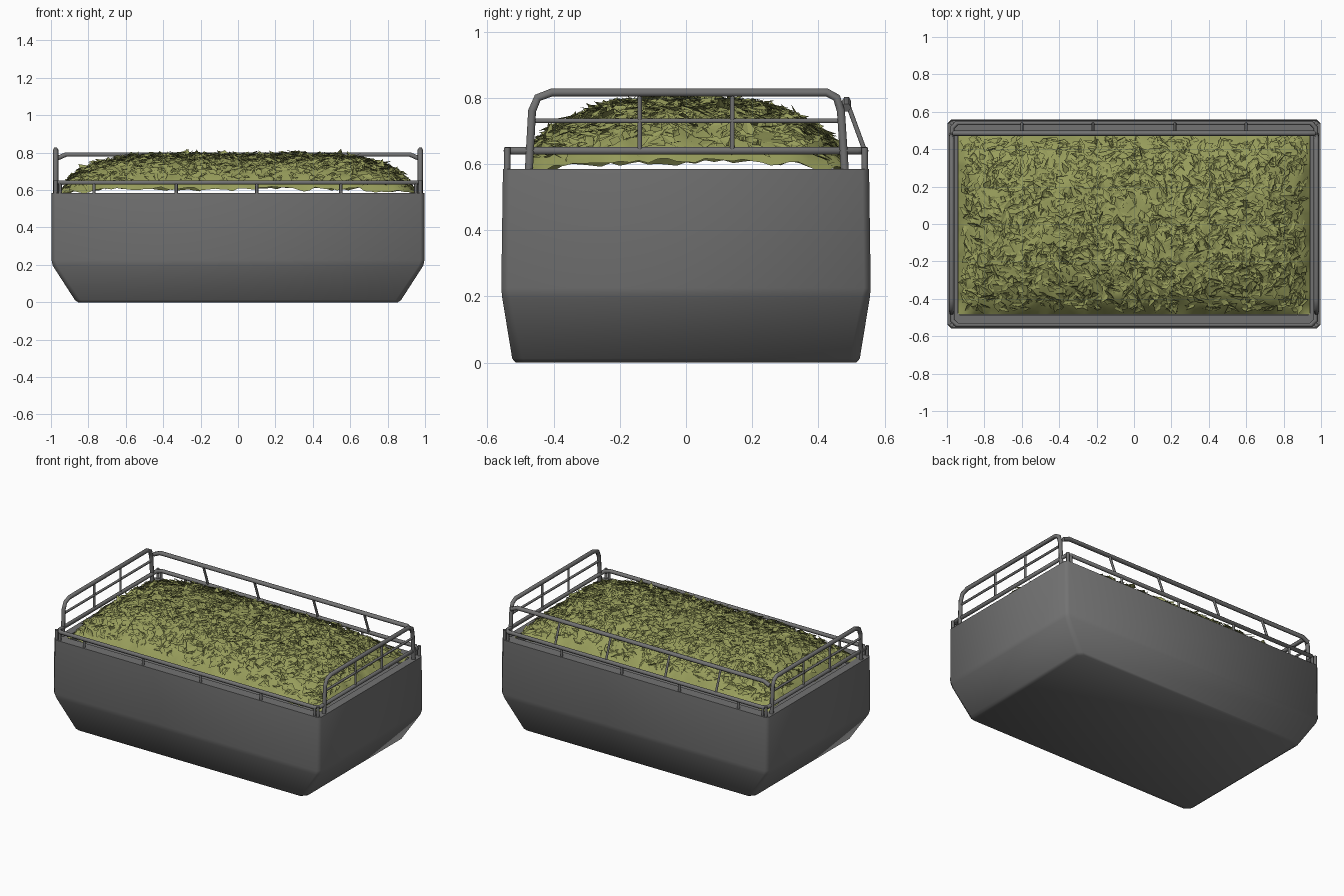
import bpy, bmesh, math, random
from mathutils import Vector, noise

if "Cube" in bpy.data.objects:
    bpy.data.objects.remove(bpy.data.objects["Cube"])

random.seed(4)


def material(name, colour):
    m = bpy.data.materials.new(name)
    m.diffuse_color = (*colour, 1)
    m.use_nodes = True
    m.node_tree.nodes["Principled BSDF"].inputs["Base Color"].default_value = m.diffuse_color
    return m


GREY = material("grey metal", (0.17, 0.17, 0.17))
OLIVE = material("olive leaves", (0.31, 0.335, 0.105))


def finish(bm, name, mat, angle=None):
    me = bpy.data.meshes.new(name)
    bm.to_mesh(me)
    bm.free()
    ob = bpy.data.objects.new(name, me)
    bpy.context.collection.objects.link(ob)
    me.materials.append(mat)
    if angle:
        bpy.ops.object.select_all(action='DESELECT')
        ob.select_set(True)
        bpy.context.view_layer.objects.active = ob
        bpy.ops.object.shade_smooth_by_angle(angle=math.radians(angle))
    return ob


def tube(name, points, radius=0.012, cyclic=False):
    cu = bpy.data.curves.new(name, 'CURVE')
    cu.dimensions = '3D'
    cu.bevel_depth = radius
    cu.bevel_resolution = 1
    cu.use_fill_caps = True
    sp = cu.splines.new('POLY')
    sp.points.add(len(points) - 1)
    for p, co in zip(sp.points, points):
        p.co = (*co, 1)
    sp.use_cyclic_u = cyclic
    sp.use_smooth = True
    ob = bpy.data.objects.new(name, cu)
    bpy.context.collection.objects.link(ob)
    cu.materials.append(GREY)
    bpy.ops.object.select_all(action='DESELECT')
    ob.select_set(True)
    bpy.context.view_layer.objects.active = ob
    bpy.ops.object.convert(target='MESH')


# Hull: chamfered rectangles lofted from the keel up, over the rim and inside
def ring(hx, hy, z, c):
    corners = [(hx, hy - c), (hx - c, hy), (c - hx, hy), (-hx, hy - c),
               (-hx, c - hy), (c - hx, -hy), (hx - c, -hy), (hx, c - hy)]
    return [(x, y, z) for x, y in corners]


bm = bmesh.new()
levels = [(0.855, 0.515, 0.0, 0.03), (0.872, 0.525, 0.012, 0.03),
          (0.99, 0.555, 0.195, 0.025), (0.997, 0.558, 0.225, 0.02),
          (0.997, 0.553, 0.585, 0.02), (0.945, 0.487, 0.585, 0.015),
          (0.945, 0.487, 0.52, 0.015)]
rings = [[bm.verts.new(p) for p in ring(*l)] for l in levels]
for a, b in zip(rings, rings[1:]):
    for i in range(8):
        j = (i + 1) % 8
        bm.faces.new((a[i], a[j], b[j], b[i]))
bm.faces.new(rings[0][::-1])
bm.faces.new(rings[-1])
finish(bm, "hull", GREY, 50)


# Cargo mound: height falls off towards the rim
def height(x, y):
    fx = max(0, 1 - abs(x / 0.96) ** 5)
    fy = max(0, 1 - abs(y / 0.50) ** 2.8)
    return 0.575 + 0.205 * (fx * fy) ** 0.75


def lumpy(x, y):
    return height(x, y) + 0.018 * noise.noise(Vector((x * 11, y * 11, 0)))


bm = bmesh.new()
bmesh.ops.create_grid(bm, x_segments=64, y_segments=34, size=1)
for v in bm.verts:
    x, y = v.co.x * 0.942, v.co.y * 0.484
    v.co = (x, y, lumpy(x, y) + random.uniform(-0.008, 0.008))
finish(bm, "cargo_mound", OLIVE, 60)

# Loose leaves: bent shards lying on the mound, a little tilted
bm = bmesh.new()
for _ in range(2600):
    x, y = random.uniform(-0.91, 0.91), random.uniform(-0.455, 0.455)
    c = Vector((x, y, lumpy(x, y) + random.uniform(0.0, 0.014)))
    e = 0.02
    n = Vector((height(x - e, y) - height(x + e, y),
                height(x, y - e) - height(x, y + e), 2 * e)).normalized()
    n = (n + Vector([random.gauss(0, 0.28) for _ in range(3)])).normalized()
    a = random.uniform(0, math.tau)
    u = Vector((math.cos(a), math.sin(a), 0))
    u = (u - n * u.dot(n)).normalized()
    w = n.cross(u)
    l, h = random.uniform(0.02, 0.05), random.uniform(0.01, 0.022)
    pts = [c - u * l, c - w * h + n * 0.004, c + u * l, c + w * h + n * 0.004]
    for p in pts:
        p.x = max(-0.945, min(0.945, p.x))
        p.y = max(-0.487, min(0.487, p.y))
        p.z = min(p.z, 0.822)
    q = [bm.verts.new(p) for p in pts]
    bm.faces.new((q[0], q[1], q[2]))
    bm.faces.new((q[0], q[2], q[3]))
finish(bm, "loose_leaves", OLIVE)

# Low rail running round the whole rim, on short posts
tube("low_rail", ring(0.972, 0.54, 0.64, 0.025), 0.013, True)
for s, side in ((-1, "front"), (1, "back")):
    for i, x in enumerate((-0.95, -0.77, -0.33, 0.1, 0.55, 0.95)):
        tube(f"{side}_low_post_{i}", [(x, s * 0.54, 0.575), (x, s * 0.54, 0.64)], 0.009)

# End hoops with a middle bar and two uprights
for s, side in ((-1, "left"), (1, "right")):
    x = s * 0.975
    tube(f"{side}_hoop", [(x, -0.475, 0.575), (x, -0.465, 0.76), (x, -0.448, 0.8),
                          (x, -0.405, 0.816), (x, 0.425, 0.816), (x, 0.455, 0.8),
                          (x, 0.468, 0.76), (x, 0.48, 0.575)], 0.014)
    tube(f"{side}_middle_bar", [(x, -0.465, 0.73), (x, 0.465, 0.73)], 0.008)
    for y in (-0.14, 0.14):
        tube(f"{side}_upright", [(x, y, 0.64), (x, y, 0.815)], 0.008)
    for y in (-0.54, 0.54):
        tube(f"{side}_corner_post", [(x, y, 0.575), (x, y, 0.65)], 0.011)

# High back rail, leaning in over the low rail
tube("high_back_rail", [(-0.965, 0.485, 0.77), (-0.92, 0.485, 0.79),
                        (0.92, 0.485, 0.79), (0.965, 0.485, 0.77)], 0.014)
for i, x in enumerate((-0.6, -0.22, 0.22, 0.6)):
    tube(f"back_upright_{i}", [(x, 0.54, 0.64), (x, 0.485, 0.79)], 0.008)
